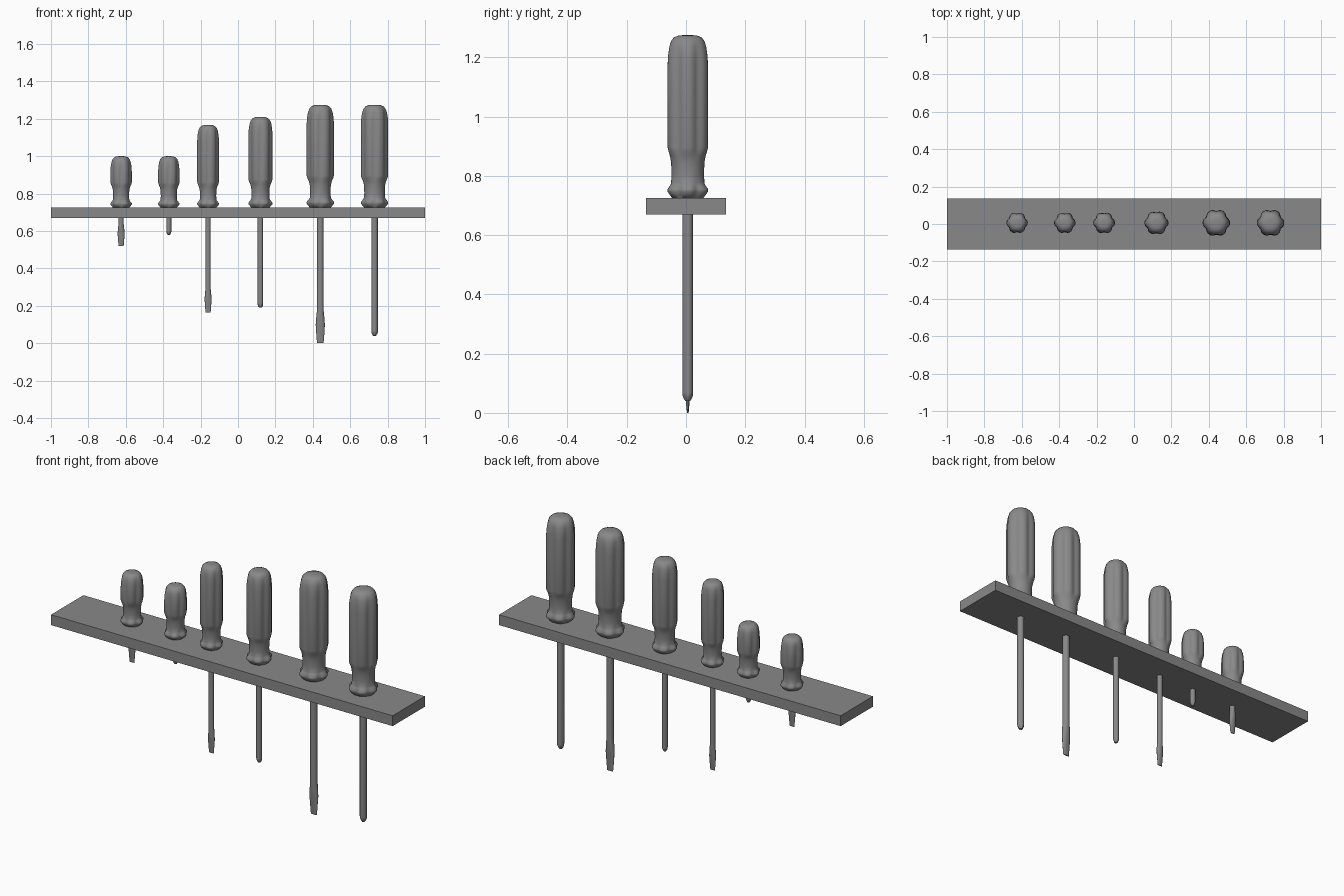
import bpy, bmesh
from math import cos, sin, pi, radians

old = bpy.data.objects.get("Cube")
if old:
    bpy.data.objects.remove(old, do_unlink=True)

grey = bpy.data.materials.new("mid grey")
grey.use_nodes = True
colour = (0.25, 0.25, 0.25, 1)
grey.diffuse_color = colour
grey.node_tree.nodes["Principled BSDF"].inputs["Base Color"].default_value = colour

BOARD_TOP, BOARD_BOTTOM, ROW_Y = 0.725, 0.67, 0.006


def finish(bm, name, smooth=None):
    bmesh.ops.recalc_face_normals(bm, faces=bm.faces)
    mesh = bpy.data.meshes.new(name)
    bm.to_mesh(mesh)
    bm.free()
    mesh.materials.append(grey)
    obj = bpy.data.objects.new(name, mesh)
    bpy.context.collection.objects.link(obj)
    if smooth:
        bpy.ops.object.select_all(action="DESELECT")
        obj.select_set(True)
        bpy.context.view_layer.objects.active = obj
        bpy.ops.object.shade_smooth_by_angle(angle=radians(smooth))
    return obj


def loft(name, sections, sides, x, smooth):
    """Skin a stack of (height, outline function) sections, capped at both ends."""
    bm = bmesh.new()
    rings = []
    for z, outline in sections:
        points = [outline(2 * pi * i / sides) for i in range(sides)]
        rings.append([bm.verts.new((x + px, ROW_Y + py, z)) for px, py in points])
    for low, high in zip(rings, rings[1:]):
        for i in range(sides):
            j = (i + 1) % sides
            bm.faces.new((low[i], low[j], high[j], high[i]))
    bm.faces.new(rings[0])
    bm.faces.new(rings[-1])
    return finish(bm, name, smooth)


def lobed(radius, depth, count=6, sharpness=2):
    """Circle with evenly spaced flutes cut into it."""
    def outline(a):
        r = radius * (1 - depth * (0.5 - 0.5 * cos(count * a)) ** sharpness)
        return r * cos(a), r * sin(a)
    return outline


def oval(rx, ry):
    return lambda a: (rx * cos(a), ry * sin(a))


# Handle profile: height and radius in units of the grip radius, then flute depth
FOOT = [(0, 0.75, 0.05), (0.14, 0.88, 0.10), (0.3, 1.0, 0.14), (0.42, 1.0, 0.14),
        (0.6, 0.85, 0.08), (0.72, 0.77, 0), (1.1, 0.75, 0), (1.65, 0.77, 0),
        (1.95, 0.85, 0.03), (2.15, 0.94, 0.09), (2.35, 1.0, 0.13)]
DOME = [(1.4, 1.0, 0.13), (0.95, 0.97, 0.11), (0.55, 0.9, 0.07), (0.28, 0.8, 0.03),
        (0.1, 0.64, 0), (0.02, 0.42, 0), (0, 0.2, 0)]


def handle(name, x, top, r):
    rows = [(BOARD_TOP + h * r, lobed(k * r, d)) for h, k, d in FOOT]
    rows += [(top - h * r, lobed(k * r, d)) for h, k, d in DOME]
    loft(name, rows, 48, x, 50)


def flat_blade(name, x, tip, r, flare):
    """Round shaft that spreads into a flat wedge of length `flare`."""
    rows = [(tip, oval(r * 1.0, r * 0.16)),
            (tip + flare * 0.2, oval(r * 1.18, r * 0.35)),
            (tip + flare * 0.55, oval(r * 1.4, r * 0.75)),
            (tip + flare * 0.75, oval(r * 1.25, r * 0.95)),
            (tip + flare, oval(r, r)),
            (BOARD_TOP + 0.01, oval(r, r))]
    loft(name, rows, 20, x, 40)


def cross_blade(name, x, tip, r):
    """Round shaft ending in a short fluted point."""
    rows = [(tip, lobed(r * 0.45, 0.4, 4)),
            (tip + r * 0.5, lobed(r * 0.8, 0.3, 4)),
            (tip + r * 1.1, lobed(r, 0.1, 4)),
            (tip + r * 1.6, oval(r, r)),
            (BOARD_TOP + 0.01, oval(r, r))]
    loft(name, rows, 24, x, 40)


# Rack board
bm = bmesh.new()
bmesh.ops.create_cube(bm, size=1)
bmesh.ops.scale(bm, vec=(2, 0.27, BOARD_TOP - BOARD_BOTTOM), verts=bm.verts)
bmesh.ops.translate(bm, vec=(0, 0, (BOARD_TOP + BOARD_BOTTOM) / 2), verts=bm.verts)
finish(bm, "rack_board")

# Screwdrivers: name, x, handle top, grip radius, tip height, shaft radius, flare length
DRIVERS = [("stubby_flat", -0.625, 1.0, 0.057, 0.52, 0.0135, 0.12),
           ("stubby_cross", -0.37, 1.0, 0.057, 0.58, 0.0135, 0),
           ("medium_flat", -0.16, 1.167, 0.058, 0.165, 0.0135, 0.13),
           ("medium_cross", 0.12, 1.21, 0.064, 0.19, 0.0145, 0),
           ("large_flat", 0.44, 1.275, 0.073, 0, 0.0175, 0.18),
           ("large_cross", 0.73, 1.275, 0.073, 0.04, 0.0175, 0)]
for name, x, top, grip, tip, shaft, flare in DRIVERS:
    handle(name + "_handle", x, top, grip)
    if flare:
        flat_blade(name + "_blade", x, tip, shaft, flare)
    else:
        cross_blade(name + "_blade", x, tip, shaft)
